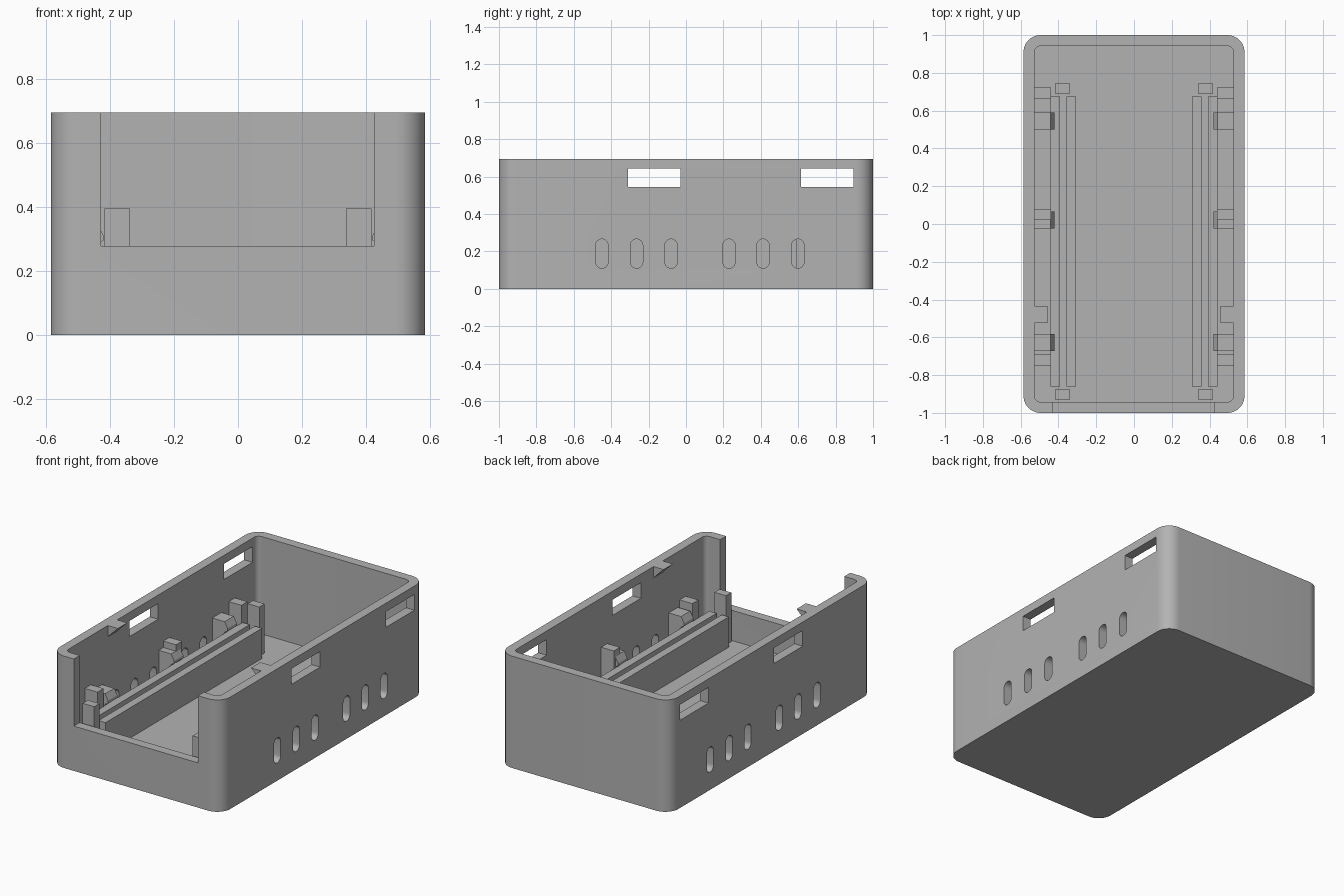
import bpy, bmesh, math
from mathutils import Vector

old = bpy.data.objects.get("Cube")
if old:
    bpy.data.objects.remove(old, do_unlink=True)

# Main dimensions
HALF_X, HALF_Y, HEIGHT = 0.585, 1.0, 0.695
WALL, FLOOR = 0.058, 0.09
INNER_X = HALF_X - WALL
INNER_Y = HALF_Y - WALL

grey = bpy.data.materials.new("plain grey")
grey.use_nodes = True
grey.diffuse_color = (0.45, 0.45, 0.45, 1)
grey.node_tree.nodes["Principled BSDF"].inputs["Base Color"].default_value = grey.diffuse_color


def rounded_rect(cx, cy, hx, hy, r, steps=10):
    """Outline of a rectangle with rounded corners."""
    pts = []
    for q, (sx, sy) in enumerate([(1, 1), (-1, 1), (-1, -1), (1, -1)]):
        for i in range(steps + 1):
            a = math.pi / 2 * (q + i / steps)
            p = (cx + sx * (hx - r) + r * math.cos(a), cy + sy * (hy - r) + r * math.sin(a))
            if not pts or (Vector(p) - Vector(pts[-1])).length > 1e-5:
                pts.append(p)
    if (Vector(pts[0]) - Vector(pts[-1])).length < 1e-5:
        pts.pop()
    return pts


def rect(a0, a1, b0, b1):
    return [(a0, b0), (a1, b0), (a1, b1), (a0, b1)]


def add_prism(bm, outline, axis, lo, hi):
    """Extrude a flat outline along one axis."""
    place = {"x": lambda a, b, c: (c, a, b),
             "y": lambda a, b, c: (a, c, b),
             "z": lambda a, b, c: (a, b, c)}[axis]
    ends = [[bm.verts.new(place(a, b, c)) for a, b in outline] for c in (lo, hi)]
    bm.faces.new(ends[0])
    bm.faces.new(ends[1])
    n = len(outline)
    for i in range(n):
        j = (i + 1) % n
        bm.faces.new((ends[0][i], ends[0][j], ends[1][j], ends[1][i]))


def make_object(name, prisms):
    bm = bmesh.new()
    for p in prisms:
        add_prism(bm, *p)
    bmesh.ops.recalc_face_normals(bm, faces=bm.faces)
    mesh = bpy.data.meshes.new(name)
    bm.to_mesh(mesh)
    bm.free()
    mesh.materials.append(grey)
    ob = bpy.data.objects.new(name, mesh)
    bpy.context.collection.objects.link(ob)
    return ob


def cut(target, prisms):
    """Subtract prisms from the target and drop the cutter."""
    cutter = make_object("cutter", prisms)
    cutter.hide_render = True
    mod = target.modifiers.new("cut", "BOOLEAN")
    mod.operation, mod.solver, mod.object = "DIFFERENCE", "EXACT", cutter
    bpy.context.view_layer.objects.active = target
    bpy.ops.object.modifier_apply(modifier=mod.name)
    bpy.data.objects.remove(cutter, do_unlink=True)


# Open-topped case with rounded corners
case = make_object("case_body", [
    (rounded_rect(0, 0, HALF_X, HALF_Y, 0.09), "z", 0, HEIGHT)])
cut(case, [(rounded_rect(0, 0, INNER_X, INNER_Y, 0.032), "z", FLOOR, 1)])

# Front notch, side windows and ventilation slots
openings = [(rect(-0.428, 0.425, 0.278, 1), "y", -1.1, -0.9)]
for y in (-0.17, 0.755):
    openings.append((rect(y - 0.14, y + 0.14, 0.545, 0.642), "x", -1, 1))
for y in (-0.45, -0.264, -0.08, 0.23, 0.412, 0.598):
    openings.append((rounded_rect(y, 0.188, 0.033, 0.078, 0.0329, 6), "x", -1, 1))
cut(case, openings)

bpy.ops.object.select_all(action="DESELECT")
case.select_set(True)
bpy.context.view_layer.objects.active = case
bpy.ops.object.shade_smooth_by_angle(angle=math.radians(30))

# Interior parts, repeated on both sides
base = FLOOR - 0.01
for side, label in ((1, "left"), (-1, "right")):
    def box(x0, x1, y0, y1, top):
        return (rect(side * x0, side * x1, y0, y1), "z", base, top)

    # Pair of long rails
    make_object(label + "_inner_rail", [box(0.308, 0.357, -0.86, 0.675, 0.278)])
    make_object(label + "_outer_rail", [box(0.392, 0.442, -0.86, 0.675, 0.278)])

    # Upright stops at the rail ends
    for name, y in (("front", -0.902), ("back", 0.718)):
        make_object(f"{label}_{name}_post", [box(0.338, 0.418, y - 0.026, y + 0.026, 0.395)])

    # Tall blocks and hooked clips along the wall
    clip = [(INNER_X, base), (0.442, base), (0.442, 0.285), (0.421, 0.295),
            (0.421, 0.312), (0.442, 0.35), (INNER_X, 0.35)]
    clip = [(side * x, z) for x, z in clip]
    for name, block_y, clip_y in (("front", -0.72, -0.628), ("middle", 0.05, 0.02),
                                  ("back", 0.692, 0.545)):
        make_object(f"{label}_{name}_block",
                    [box(0.44, INNER_X, block_y - 0.03, block_y + 0.03, 0.39)])
        make_object(f"{label}_{name}_clip", [(clip, "y", clip_y - 0.045, clip_y + 0.045)])

    # Wedge tab under the rim
    tab = [(side * x, z) for x, z in
           ((INNER_X, HEIGHT), (0.457, HEIGHT), (INNER_X, HEIGHT - 0.07))]
    make_object(label + "_lid_tab", [(tab, "y", -0.525, -0.433)])
